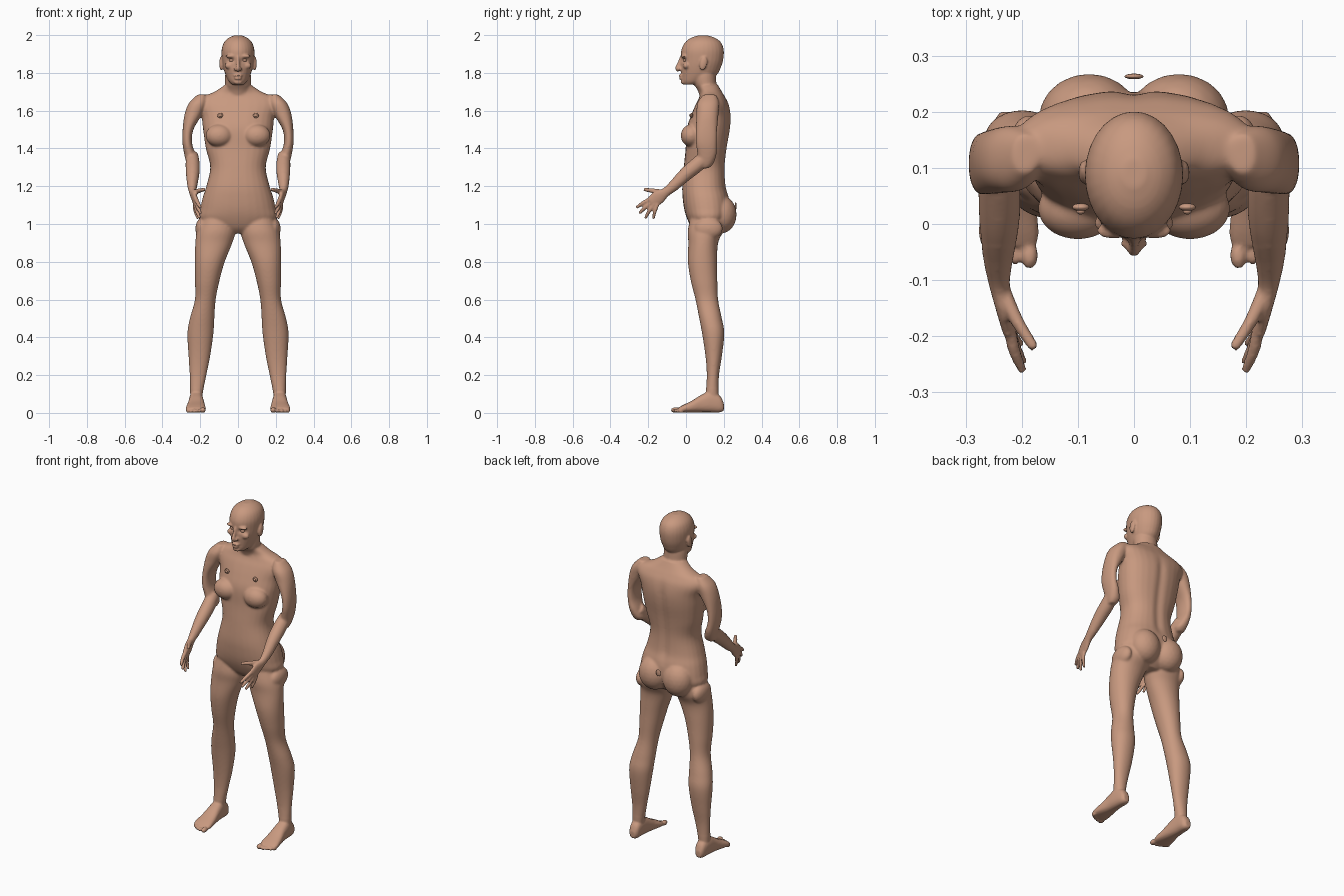
import bpy, bmesh, math
from mathutils import Vector, Matrix

skin = bpy.data.materials.new("skin")
skin.diffuse_color = (0.58, 0.32, 0.215, 1)
bm = bmesh.new()          # all body parts gather here before being fused


def spline(rows, steps=5):
    """Catmull-Rom interpolation of rows of numbers."""
    out = []
    for i in range(len(rows) - 1):
        p = [rows[max(i - 1, 0)], rows[i], rows[i + 1], rows[min(i + 2, len(rows) - 1)]]
        for k in range(steps):
            t = k / steps
            out.append([0.5 * (2 * b + (c - a) * t + (2 * a - 5 * b + 4 * c - d) * t * t
                               + (3 * b - a - 3 * c + d) * t ** 3) for a, b, c, d in zip(*p)])
    return out + [list(rows[-1])]


def skin_rings(rings, s=1, power=2.0, n=28):
    """Bridge rings given as (centre, u, v); s = -1 mirrors across x."""
    loops = []
    for c, u, v in rings:
        loop = []
        for k in range(n):
            a = 2 * math.pi * k / n
            ca, sa = math.cos(a), math.sin(a)
            p = (c + u * math.copysign(abs(ca) ** (2 / power), ca)
                 + v * math.copysign(abs(sa) ** (2 / power), sa))
            loop.append(bm.verts.new((p.x * s, p.y, p.z)))
        loops.append(loop)
    for a, b in zip(loops, loops[1:]):
        for k in range(n):
            bm.faces.new((a[k], a[(k + 1) % n], b[(k + 1) % n], b[k]))
    bm.faces.new(loops[0])
    bm.faces.new(loops[-1])


def stack(rows, s=1, power=2.0):
    """Horizontal sections: z, x0, x1, y0, y1."""
    skin_rings([(Vector(((a + b) / 2, (c + d) / 2, z)), Vector(((b - a) / 2, 0, 0)),
                 Vector((0, (d - c) / 2, 0))) for z, a, b, c, d in spline(rows)], s, power)


def stack_y(rows, s=1, power=2.0):
    """Upright sections along y: y, x0, x1, z0, z1."""
    skin_rings([(Vector(((a + b) / 2, y, (c + d) / 2)), Vector(((b - a) / 2, 0, 0)),
                 Vector((0, 0, (d - c) / 2))) for y, a, b, c, d in spline(rows)], s, power)


def tube(rows, s=1):
    """Sections square to a path: x, y, z, sideways radius, other radius."""
    pts = spline(rows)
    rings = []
    for i, (x, y, z, ru, rv) in enumerate(pts):
        t = (Vector(pts[min(i + 1, len(pts) - 1)][:3]) - Vector(pts[max(i - 1, 0)][:3])).normalized()
        u = Vector((1, 0, 0))
        u = (u - t * u.dot(t)).normalized()
        rings.append((Vector((x, y, z)), u * ru, t.cross(u) * rv))
    skin_rings(rings, s, n=16)


def blob(c, r, s=1, mesh=None, tilt=0):
    m = (Matrix.Translation((c[0] * s, c[1], c[2])) @ Matrix.Rotation(tilt, 4, 'X')
         @ Matrix.Diagonal((*r, 1)))
    bmesh.ops.create_icosphere(mesh or bm, subdivisions=3, radius=1, matrix=m)


def finger(base, tip, r, s):
    b, t = Vector(base), Vector(tip)
    mid = b.lerp(t, 0.55) + Vector((0.004, -0.002, 0.003))
    tube([(*b, r, r), (*mid, r, r), (*t, r * 0.75, r * 0.75)], s)
    blob(t, (r * 0.75,) * 3, s)


def to_object(mesh_bm, name):
    bmesh.ops.recalc_face_normals(mesh_bm, faces=mesh_bm.faces)
    me = bpy.data.meshes.new(name)
    mesh_bm.to_mesh(me)
    mesh_bm.free()
    me.materials.append(skin)
    me.polygons.foreach_set("use_smooth", [True] * len(me.polygons))
    ob = bpy.data.objects.new(name, me)
    bpy.context.collection.objects.link(ob)
    return ob


# Torso: z, half width, front, back
torso = [(.95, .05, .06, .17), (.98, .15, .03, .20), (1.03, .205, .005, .225),
         (1.08, .20, -.010, .235), (1.14, .187, -.018, .228), (1.2, .168, -.02, .212),
         (1.3, .147, -.012, .207), (1.4, .17, -.002, .217), (1.5, .185, .003, .234),
         (1.57, .193, .025, .238), (1.63, .215, .05, .228), (1.67, .195, .07, .208),
         (1.70, .125, .075, .19), (1.735, .072, .06, .17)]
stack([(z, -w, w, a, b) for z, w, a, b in torso], power=2.3)

# Neck and head
neck = [(1.62, .06, .09, .2), (1.70, .068, .065, .178), (1.74, .068, .042, .162),
        (1.79, .068, .03, .158), (1.85, .06, .03, .15)]
stack([(z, -w, w, a, b) for z, w, a, b in neck])
head = [(1.738, .03, -.01, .05), (1.755, .048, -.022, .11), (1.79, .066, -.025, .163),
        (1.83, .078, -.027, .185), (1.87, .085, -.026, .197), (1.92, .087, -.025, .2),
        (1.96, .075, -.006, .186), (1.985, .05, .025, .155), (1.998, .02, .065, .115)]
stack([(z, -w, w, a, b) for z, w, a, b in head])

# Nose, lips and chin
tube([(0, -.022, 1.885, .008, .010), (0, -.034, 1.85, .009, .012),
      (0, -.046, 1.825, .012, .012), (0, -.036, 1.812, .011, .010)])
blob((0, -.027, 1.785), (.025, .013, .007))
blob((0, -.026, 1.771), (.021, .012, .007))
blob((0, -.012, 1.752), (.024, .016, .014))

for s in (1, -1):
    # Face sides and ears
    blob((.036, -.012, 1.888), (.032, .015, .009), s)
    blob((.045, .002, 1.838), (.026, .018, .018), s)
    blob((.014, -.034, 1.82), (.009, .011, .009), s)
    blob((.089, .092, 1.85), (.010, .020, .038), s, tilt=-.2)
    # Chest, buttocks and hip folds
    blob((.1, .028, 1.468), (.072, .056, .06), s)
    blob((.08, .188, 1.05), (.09, .08, .1), s)
    blob((.188, .12, .975), (.038, .075, .058), s)
    # Upper arm and shoulder
    stack([(1.685, .17, .215, .09, .16), (1.64, .165, .260, .06, .175), (1.58, .19, .283, .055, .172),
           (1.5, .236, .293, .052, .165), (1.43, .243, .294, .052, .163), (1.37, .225, .285, .06, .162),
           (1.32, .208, .273, .065, .145), (1.295, .222, .262, .075, .12)], s, 2.2)
    # Forearm and palm
    tube([(.243, .115, 1.365, .033, .036), (.24, .06, 1.315, .038, .040), (.24, 0, 1.265, .036, .037),
          (.242, -.06, 1.207, .027, .030), (.24, -.105, 1.17, .019, .025),
          (.232, -.145, 1.142, .015, .037), (.224, -.185, 1.112, .011, .033)], s)
    # Fingers and thumb
    finger((.224, -.17, 1.14), (.2, -.258, 1.09), .011, s)
    finger((.225, -.17, 1.122), (.199, -.243, 1.06), .011, s)
    finger((.228, -.165, 1.108), (.204, -.213, 1.035), .0105, s)
    finger((.232, -.15, 1.105), (.214, -.172, 1.032), .0095, s)
    tube([(.235, -.115, 1.165, .014, .016), (.21, -.17, 1.175, .012, .013),
          (.177, -.222, 1.183, .009, .009)], s)
    # Leg
    stack([(1.06, .03, .18, .03, .21), (.97, .012, .216, .01, .2), (.9, .03, .226, .012, .17),
           (.8, .07, .229, .01, .165), (.7, .098, .228, .025, .166), (.6, .118, .228, .05, .17),
           (.5, .125, .255, .07, .19), (.42, .13, .268, .085, .203), (.3, .147, .262, .103, .19),
           (.2, .167, .256, .11, .175), (.1, .187, .253, .105, .172), (.04, .19, .25, .11, .175)], s, 2.1)
    # Foot and toes
    stack_y([(.2, .205, .238, .012, .05), (.18, .19, .25, .003, .09), (.13, .185, .258, .003, .115),
             (.08, .18, .262, .003, .095), (.03, .174, .271, .002, .064),
             (-.015, .17, .277, .002, .042), (-.04, .174, .27, .003, .028)], s, 2.5)
    for x, y, r in ((.186, -.056, .015), (.211, -.055, .011), (.231, -.048, .011),
                    (.249, -.038, .010), (.265, -.026, .010)):
        blob((x, y, r), (r, r * 1.6, r), s)

# Fuse all parts into one skin
body = to_object(bm, "body")
bpy.context.view_layer.objects.active = body
body.select_set(True)
mod = body.modifiers.new("fuse", 'REMESH')
mod.mode = 'VOXEL'
mod.voxel_size = 0.0055
mod.use_smooth_shade = True
bpy.ops.object.modifier_apply(modifier=mod.name)

# Eye sockets, spine groove and mouth line pressed into the skin
soft = body.vertex_groups.new(name="soft")
fine = body.vertex_groups.new(name="fine")
for v in body.data.vertices:
    x, y, z = v.co
    if y < .03 and z > 1.8:
        v.co.y += .011 * math.exp(-((abs(x) - .034) / .016) ** 2 - ((z - 1.867) / .010) ** 2)
    if y < 0 and 1.76 < z < 1.8:
        v.co.y += .005 * math.exp(-(x / .022) ** 2 - ((z - 1.778) / .004) ** 2)
    if y > .15 and 1.12 < z < 1.66:
        v.co.y -= .009 * math.exp(-(x / .022) ** 2) * min(1, (1.66 - z) / .1, (z - 1.12) / .08)
    if .13 < z < 1.73 and not (y < -.04 and abs(x) > .15):
        soft.add([v.index], 1, 'REPLACE')
    else:
        fine.add([v.index], 1, 'REPLACE')
for group, count in ((soft, 14), (fine, 2)):
    sm = body.modifiers.new("smooth " + group.name, 'SMOOTH')
    sm.factor, sm.iterations, sm.vertex_group = 0.5, count, group.name
body.data.polygons.foreach_set("use_smooth", [True] * len(body.data.polygons))
if not body.data.materials:
    body.data.materials.append(skin)

# Small separate parts: eyes, chest buttons and back disc
eyes, buttons, disc = bmesh.new(), bmesh.new(), bmesh.new()
for s in (1, -1):
    blob((.033, -.002, 1.867), (.014, .013, .010), s, eyes)
    blob((.095, .030, 1.575), (.015, .007, .014), s, buttons)
    blob((.095, .023, 1.575), (.008, .006, .008), s, buttons)
blob((0, .263, 1.095), (.017, .005, .02), 1, disc)
to_object(eyes, "eyes")
to_object(buttons, "chest_buttons")
to_object(disc, "back_disc")
